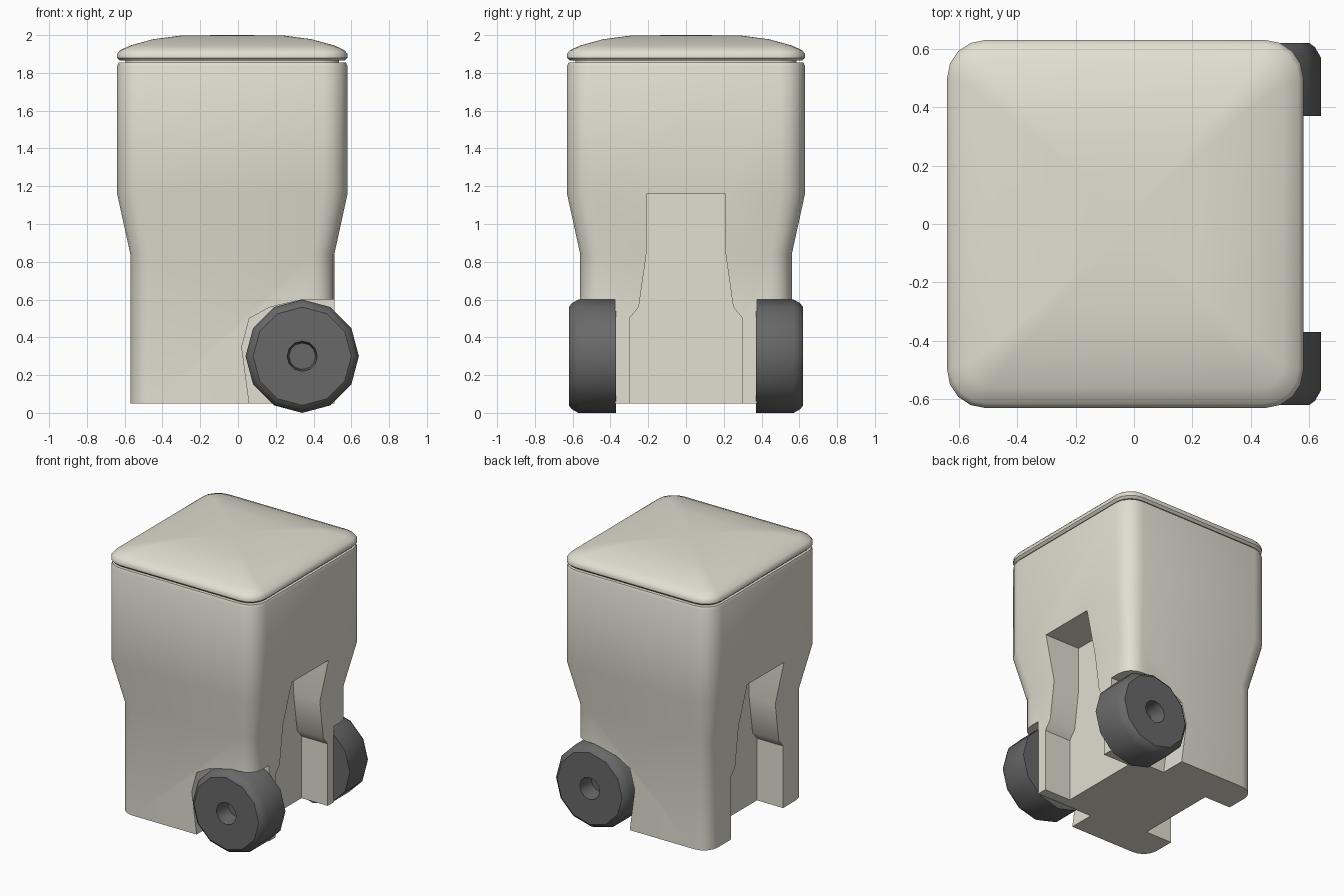
import bpy, bmesh, math

if "Cube" in bpy.data.objects:
    bpy.data.objects.remove(bpy.data.objects["Cube"])

CX = -0.03  # centre of the bin body along x


def material(name, rgb):
    m = bpy.data.materials.new(name)
    m.diffuse_color = (*rgb, 1)
    m.use_nodes = True
    m.node_tree.nodes["Principled BSDF"].inputs["Base Color"].default_value = m.diffuse_color
    return m


cream = material("cream_plastic", (0.76, 0.74, 0.64))
rubber = material("dark_rubber", (0.14, 0.14, 0.14))


def loft(name, rings, mat=None):
    """Skin equal-length rings of points and cap both ends."""
    bm = bmesh.new()
    loops = [[bm.verts.new(p) for p in ring] for ring in rings]
    n = len(loops[0])
    for a, b in zip(loops, loops[1:]):
        for i in range(n):
            j = (i + 1) % n
            bm.faces.new((a[i], a[j], b[j], b[i]))
    bm.faces.new(loops[0])
    bm.faces.new(loops[-1])
    bmesh.ops.recalc_face_normals(bm, faces=bm.faces)
    me = bpy.data.meshes.new(name)
    bm.to_mesh(me)
    bm.free()
    ob = bpy.data.objects.new(name, me)
    bpy.context.collection.objects.link(ob)
    if mat:
        me.materials.append(mat)
    return ob


def activate(ob):
    bpy.ops.object.select_all(action='DESELECT')
    ob.select_set(True)
    bpy.context.view_layer.objects.active = ob


def smooth(ob, deg=35):
    activate(ob)
    bpy.ops.object.shade_smooth_by_angle(angle=math.radians(deg))


def rounded_rect(hx, hy, z, r, seg=4):
    pts = []
    for k, (sx, sy) in enumerate(((1, 1), (-1, 1), (-1, -1), (1, -1))):
        for i in range(seg + 1):
            a = math.pi / 2 * (k + i / seg)
            pts.append((CX + sx * (hx - r) + r * math.cos(a),
                        sy * (hy - r) + r * math.sin(a), z))
    return pts


# Body: narrow base, flared shoulder, wide top and a small neck under the lid
body = loft("bin_body", [rounded_rect(hx, hx + 0.02, z, r) for hx, z, r in (
    (0.54, 0.05, 0.11), (0.54, 0.84, 0.11), (0.61, 1.16, 0.13),
    (0.61, 1.835, 0.13), (0.602, 1.855, 0.122), (0.565, 1.855, 0.10),
    (0.565, 1.875, 0.10))], cream)


def cut(profile, to_point, lo, hi):
    """Cut the body with a prism made from a 2D profile."""
    tool = loft("cutter", [[to_point(d, *p) for p in profile] for d in (lo, hi)])
    mod = body.modifiers.new("cut", 'BOOLEAN')
    mod.operation = 'DIFFERENCE'
    mod.solver = 'EXACT'
    mod.object = tool
    activate(body)
    bpy.ops.object.modifier_apply(modifier=mod.name)
    bpy.data.objects.remove(tool, do_unlink=True)


# Channels in both x sides, widening towards the bottom
half = [(0.30, -0.1), (0.30, 0.50), (0.25, 0.56), (0.21, 0.84), (0.21, 1.16)]
channel = half + [(-y, z) for y, z in reversed(half)]
for s in (1, -1):
    cut(channel, lambda d, y, z, s=s: (CX + s * d, y, z), 0.33, 0.9)

# Wheel wells at the two +x corners
well = [(0.07, -0.1), (0.06, 0.05), (0.02, 0.35), (0.06, 0.50), (0.17, 0.56),
        (0.34, 0.60), (0.8, 0.60), (0.8, -0.1)]
for s in (1, -1):
    cut(well, lambda d, x, z, s=s: (x, s * d, z), 0.375, 0.9)
smooth(body)

# Lid: rounded rim rising to a shallow cushion top
lid = loft("lid", [rounded_rect(hx, hx + 0.02, z, r) for hx, z, r in (
    (0.565, 1.865, 0.10), (0.595, 1.865, 0.12), (0.61, 1.88, 0.13),
    (0.61, 1.90, 0.13), (0.595, 1.92, 0.12), (0.54, 1.945, 0.08),
    (0.42, 1.978, 0.05), (0.27, 1.998, 0.03), (0.03, 2.0, 0.01))], cream)
smooth(lid, 40)

# Twelve-sided wheels with a chamfered outer rim and a recessed hub
for s, side in ((1, "back"), (-1, "front")):
    wheel = loft(side + "_wheel", [
        [(0.34 + r * math.cos(i * math.pi / 6), s * y, 0.30 + r * math.sin(i * math.pi / 6))
         for i in range(12)]
        for y, r in ((0.37, 0.30), (0.57, 0.30), (0.605, 0.28), (0.62, 0.26),
                     (0.62, 0.08), (0.50, 0.07))], rubber)
    smooth(wheel)
